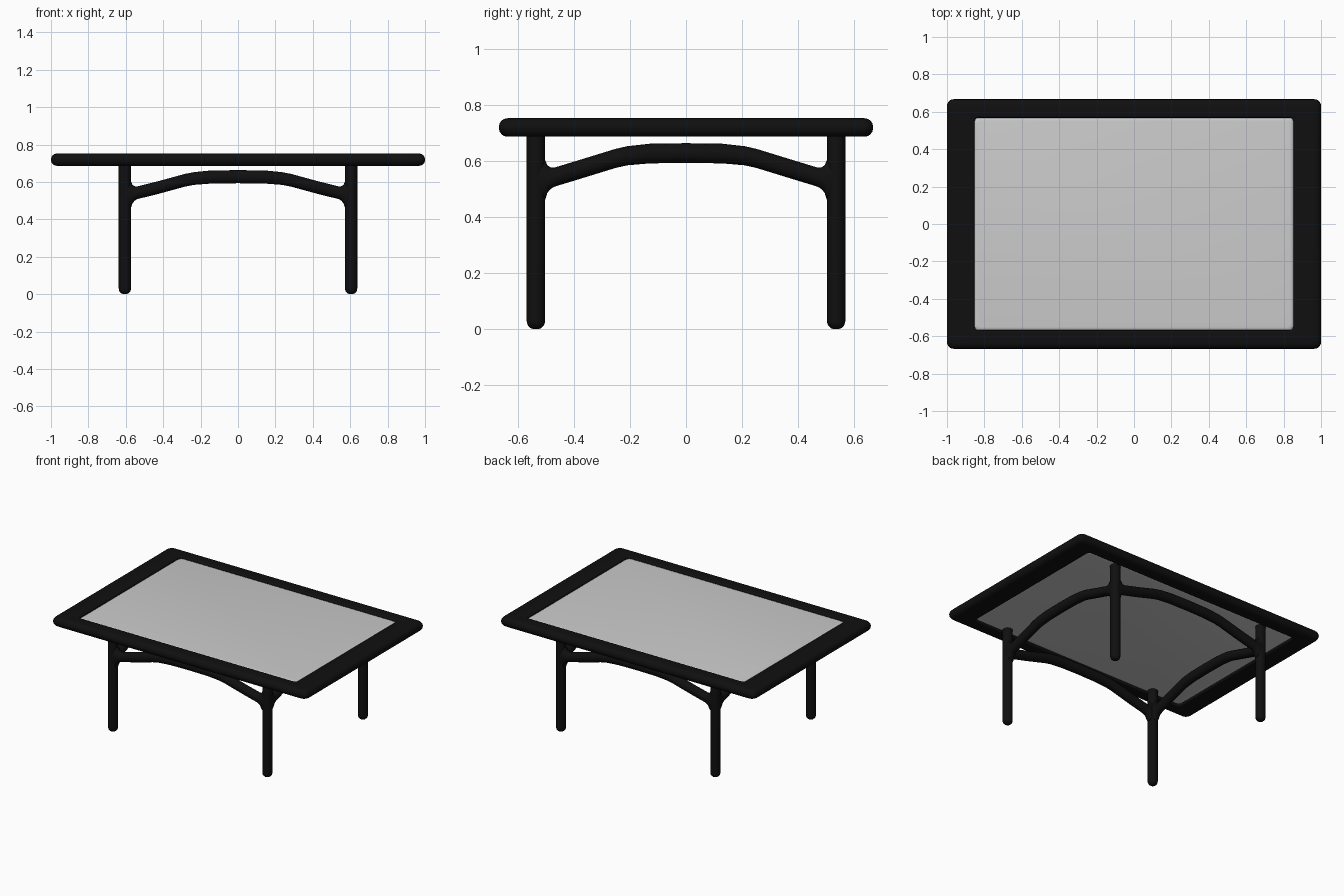
import bpy, bmesh, math
from mathutils import Vector

if "Cube" in bpy.data.objects:
    bpy.data.objects.remove(bpy.data.objects["Cube"])

black = bpy.data.materials.new("black_wood")
black.diffuse_color = (0.005, 0.005, 0.005, 1)
black.use_nodes = True
black.node_tree.nodes["Principled BSDF"].inputs["Base Color"].default_value = black.diffuse_color


def loft(name, rings, mat=None, loop=False, angle=50):
    """Skin a list of equal-sized point rings; cap the ends unless looped."""
    bm = bmesh.new()
    vr = [[bm.verts.new(p) for p in r] for r in rings]
    n = len(vr[0])
    for a in range(len(vr) if loop else len(vr) - 1):
        r0, r1 = vr[a], vr[(a + 1) % len(vr)]
        for i in range(n):
            j = (i + 1) % n
            bm.faces.new((r0[i], r0[j], r1[j], r1[i]))
    if not loop:
        bm.faces.new(vr[0])
        bm.faces.new(vr[-1])
    bmesh.ops.recalc_face_normals(bm, faces=bm.faces)
    me = bpy.data.meshes.new(name)
    bm.to_mesh(me)
    bm.free()
    ob = bpy.data.objects.new(name, me)
    bpy.context.collection.objects.link(ob)
    if mat:
        me.materials.append(mat)
    bpy.ops.object.select_all(action='DESELECT')
    ob.select_set(True)
    bpy.context.view_layer.objects.active = ob
    bpy.ops.object.shade_smooth_by_angle(angle=math.radians(angle))
    return ob


def rounded_rect(hx, hy, r, z, seg=5):
    pts = []
    for k, (sx, sy) in enumerate([(1, 1), (-1, 1), (-1, -1), (1, -1)]):
        for i in range(seg + 1):
            a = math.radians(90 * k + 90 * i / seg)
            pts.append((sx * (hx - r) + r * math.cos(a),
                        sy * (hy - r) + r * math.sin(a), z))
    return pts


def edge_arc(r, z0, z1, seg=4):
    """Inset and height pairs of a rounded edge, bottom to top."""
    out = []
    for i in range(seg + 1):
        a = math.pi / 2 * i / seg
        out.append((r - r * math.sin(a), z0 + r - r * math.cos(a)))
    return out + [(d, z0 + z1 - z) for d, z in reversed(out)]


# Top frame: rounded section swept around the rectangle
Z0, Z1 = 0.686, 0.752
rings = [rounded_rect(1 - d, 0.667 - d, 0.035, z)
         for d, z in edge_arc(0.031, Z0, Z1)]
rings += [rounded_rect(0.852 + d, 0.568 + d, 0.02 + d, z)
          for d, z in reversed(edge_arc(0.01, Z0, Z1))]
loft("top_frame", rings, black, loop=True)

# Inset grey panel with soft edges
loft("top_panel", [rounded_rect(0.857 - d, 0.573 - d, 0.025, z)
                   for d, z in edge_arc(0.02, 0.695, 0.744)])

# Round legs with domed feet
LX, LY, LR = 0.605, 0.535, 0.033
leg_profile = [(0.008, 0.0), (0.019, 0.004), (0.028, 0.013),
               (0.032, 0.023), (LR, 0.034), (LR, 0.705)]
for sx, side in ((-1, "left"), (1, "right")):
    for sy, end in ((-1, "front"), (1, "back")):
        loft(f"{end}_{side}_leg",
             [[(sx * LX + r * math.cos(math.tau * i / 16),
                sy * LY + r * math.sin(math.tau * i / 16), z)
               for i in range(16)] for r, z in leg_profile], black)


def stretcher(name, half, across, along_x):
    """Arched rail whose ends flare into the legs."""
    inner = half - LR
    # position along, centre height, half height
    side = [(0.21 * half / 0.535, 0.618, 0.034), (0.25 * half / 0.535, 0.609, 0.034),
            (0.38 * half / 0.535, 0.569, 0.034), (inner - 0.033, 0.542, 0.034),
            (inner - 0.019, 0.538, 0.039), (inner - 0.008, 0.535, 0.049),
            (inner, 0.532, 0.071), (half, 0.532, 0.072)]
    mid = [(-0.11 * half / 0.535, 0.627, 0.034), (0, 0.628, 0.034),
           (0.11 * half / 0.535, 0.627, 0.034)]
    path = [(-s, z, h) for s, z, h in reversed(side)]
    mid = [(-0.13 * half / 0.535, 0.626, 0.035), (0, 0.628, 0.035),
           (0.13 * half / 0.535, 0.626, 0.035)]
    rings = []
    for s, z, h in path + mid + side:
        ring = []
        for i in range(16):
            a = math.tau * i / 16
            w, v = 0.032 * math.cos(a), z + h * math.sin(a)
            ring.append((s, across + w, v) if along_x else (across + w, s, v))
        rings.append(ring)
    loft(name, rings, black)


stretcher("front_stretcher", LX, -LY, True)
stretcher("back_stretcher", LX, LY, True)
stretcher("left_stretcher", LY, -LX, False)
stretcher("right_stretcher", LY, LX, False)
